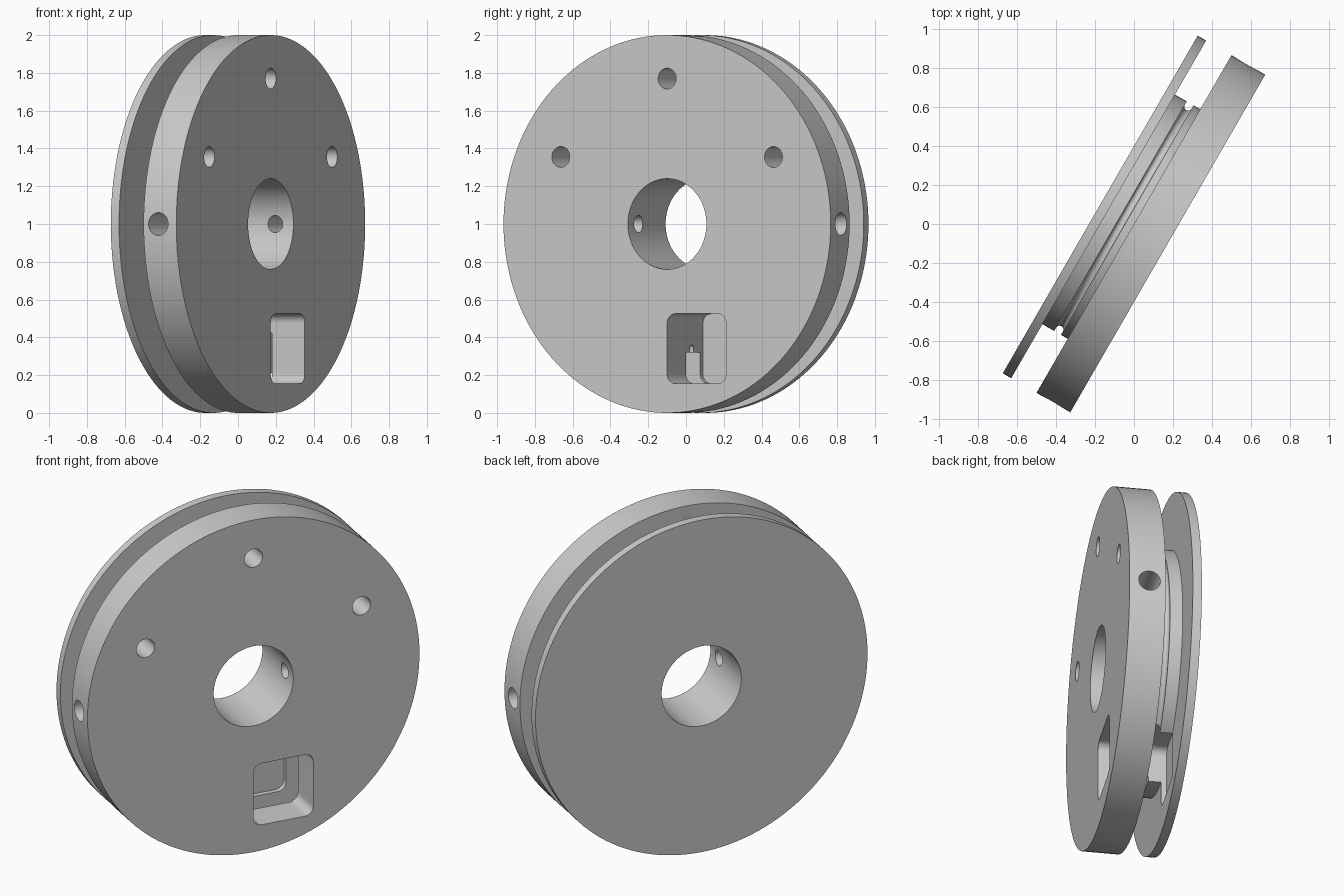
import bpy, bmesh
from math import radians, sin, cos, pi
from mathutils import Matrix, Vector

if "Cube" in bpy.data.objects:
    bpy.data.objects.remove(bpy.data.objects["Cube"], do_unlink=True)

# Single plain grey
grey = bpy.data.materials.new("light_grey")
grey.use_nodes = True
color = (0.6, 0.6, 0.6, 1)
grey.diffuse_color = color
grey.node_tree.nodes["Principled BSDF"].inputs["Base Color"].default_value = color


def to_object(name, bm):
    bmesh.ops.recalc_face_normals(bm, faces=bm.faces)
    mesh = bpy.data.meshes.new(name)
    bm.to_mesh(mesh)
    bm.free()
    mesh.materials.append(grey)
    ob = bpy.data.objects.new(name, mesh)
    bpy.context.collection.objects.link(ob)
    return ob


def lathe(name, profile, steps=144):
    """Spin a closed (axial, radius) profile about the X axis."""
    bm = bmesh.new()
    verts = [bm.verts.new((a, 0, r)) for a, r in profile]
    edges = [bm.edges.new((v, verts[i - 1])) for i, v in enumerate(verts)]
    bmesh.ops.spin(bm, geom=verts + edges, cent=(0, 0, 0), axis=(1, 0, 0),
                   angle=2 * pi, steps=steps, use_merge=True)
    bmesh.ops.remove_doubles(bm, verts=bm.verts, dist=1e-5)
    return to_object(name, bm)


def rod(name, start, end, radius):
    """Cylinder between two points."""
    start, end = Vector(start), Vector(end)
    axis = end - start
    matrix = Matrix.Translation((start + end) / 2) @ axis.to_track_quat('Z', 'Y').to_matrix().to_4x4()
    bm = bmesh.new()
    bmesh.ops.create_cone(bm, cap_ends=True, segments=40, radius1=radius,
                          radius2=radius, depth=axis.length, matrix=matrix)
    return to_object(name, bm)


def rounded_block(name, low, high, radius):
    """Box whose edges along X are rounded."""
    low, high = Vector(low), Vector(high)
    bm = bmesh.new()
    bmesh.ops.create_cube(bm, size=1, matrix=Matrix.Translation((low + high) / 2)
                          @ Matrix.Diagonal((*(high - low), 1)))
    along = [e for e in bm.edges if abs(e.verts[0].co.x - e.verts[1].co.x) > 1e-4]
    bmesh.ops.bevel(bm, geom=along, offset=radius, segments=8, profile=0.5, affect='EDGES')
    return to_object(name, bm)


# Spool: thin back flange, grooved hub, thick front flange, central bore
groove = [(-0.06 - 0.02 * cos(pi * i / 10), 0.66 - 0.02 * sin(pi * i / 10)) for i in range(11)]
spool = lathe("spool_body", [
    (-0.2, 0.24), (-0.2, 1), (-0.15, 1), (-0.15, 0.68), (-0.08, 0.68),
    *groove, (-0.04, 0.68), (0, 0.68), (0, 1), (0.2, 1), (0.2, 0.24)])

# Cutters: three face holes, stepped set-screw holes on both sides, anchor pocket
cutters = [rod("face_hole", (-0.05, y, z), (0.3, y, z), 0.055)
           for y, z in ((-0.65, 0.355), (0, 0.77), (0.65, 0.355))]
for side in (-1, 1):
    cutters.append(rod("screw_hole", (0.09, side * 0.1, 0), (0.09, side * 0.7, 0), 0.045))
    cutters.append(rod("screw_clearance", (0.09, side * 0.5, 0), (0.09, side * 1.1, 0), 0.06))
cutters.append(rounded_block("anchor_pocket", (-0.18, 0, -0.845), (0.3, 0.36, -0.475), 0.05))

bpy.ops.object.select_all(action='DESELECT')
spool.select_set(True)
bpy.context.view_layer.objects.active = spool
for cutter in cutters:
    cutter.hide_render = True
    mod = spool.modifiers.new("cut", 'BOOLEAN')
    mod.operation = 'DIFFERENCE'
    mod.solver = 'EXACT'
    mod.object = cutter
    bpy.ops.object.modifier_apply(modifier=mod.name)
    bpy.data.objects.remove(cutter, do_unlink=True)

# Stand the wheel upright, turned about the vertical
spool.data.transform(Matrix.Translation((0, 0, 1)) @ Matrix.Rotation(radians(-30), 4, 'Z'))
bpy.ops.object.shade_smooth_by_angle(angle=radians(30))
